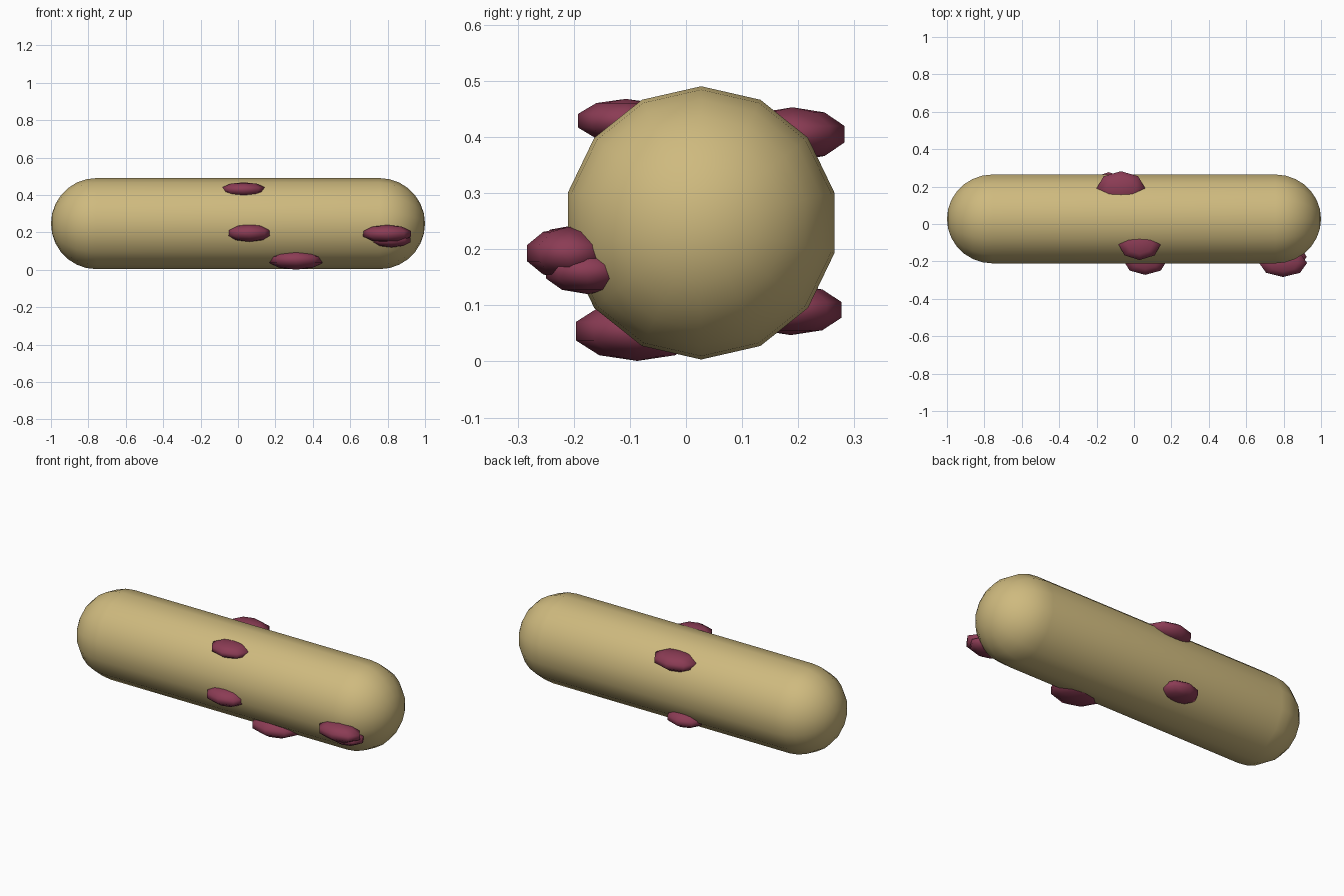
import bpy, bmesh, math

if "Cube" in bpy.data.objects:
    bpy.data.objects.remove(bpy.data.objects["Cube"])

def material(name, col):
    m = bpy.data.materials.new(name)
    m.diffuse_color = (*col, 1)
    m.use_nodes = True
    m.node_tree.nodes["Principled BSDF"].inputs["Base Color"].default_value = m.diffuse_color
    return m

TAN = material("tan", (0.62, 0.49, 0.21))
RED = material("dark_red", (0.26, 0.045, 0.09))

def finish(bm, name, mat):
    bmesh.ops.recalc_face_normals(bm, faces=bm.faces)
    for f in bm.faces:
        f.smooth = True
    me = bpy.data.meshes.new(name)
    bm.to_mesh(me)
    bm.free()
    me.materials.append(mat)
    ob = bpy.data.objects.new(name, me)
    bpy.context.collection.objects.link(ob)
    return ob

# capsule body: 14-sided, rounded ends, lying along x
R, CY, CZ, HALF, SIDES, STEPS = 0.2435, 0.027, 0.247, 0.7565, 14, 7
bm = bmesh.new()
angles = [math.pi / 2 * i / STEPS for i in range(1, STEPS + 1)]
profile = [(-HALF - R * math.cos(a), R * math.sin(a)) for a in angles]
profile += [(-x, r) for x, r in reversed(profile)]
rings = []
for x, r in profile:
    rings.append([bm.verts.new((x, CY + r * math.sin(2 * math.pi * k / SIDES),
                                CZ + r * math.cos(2 * math.pi * k / SIDES)))
                  for k in range(SIDES)])
for a, b in zip(rings, rings[1:]):
    for k in range(SIDES):
        n = (k + 1) % SIDES
        bm.faces.new((a[k], a[n], b[n], b[k]))
for ring, x in ((rings[0], -HALF - R), (rings[-1], HALF + R)):
    tip = bm.verts.new((x, CY, CZ))
    for k in range(SIDES):
        bm.faces.new((tip, ring[k], ring[(k + 1) % SIDES]))
finish(bm, "body", TAN)

# low-poly flattened bumps half sunk in the body: centre, radii
BUMPS = [
    ((0.03, -0.107, 0.429), (0.12, 0.090, 0.039)),
    ((0.06, -0.193, 0.197), (0.124, 0.083, 0.047)),
    ((0.31, -0.087, 0.054), (0.152, 0.115, 0.053)),
    ((0.797, -0.208, 0.193), (0.135, 0.079, 0.047)),
    ((0.82, -0.175, 0.160), (0.108, 0.078, 0.040)),
    ((-0.07, 0.190, 0.405), (0.137, 0.097, 0.048)),
    ((-0.135, 0.187, 0.092), (0.115, 0.095, 0.045)),
]
for i, (c, r) in enumerate(BUMPS):
    bm = bmesh.new()
    bmesh.ops.create_uvsphere(bm, u_segments=8, v_segments=5, radius=1)
    bmesh.ops.scale(bm, vec=r, verts=bm.verts)
    bmesh.ops.translate(bm, vec=c, verts=bm.verts)
    finish(bm, f"bump_{i + 1}", RED)
